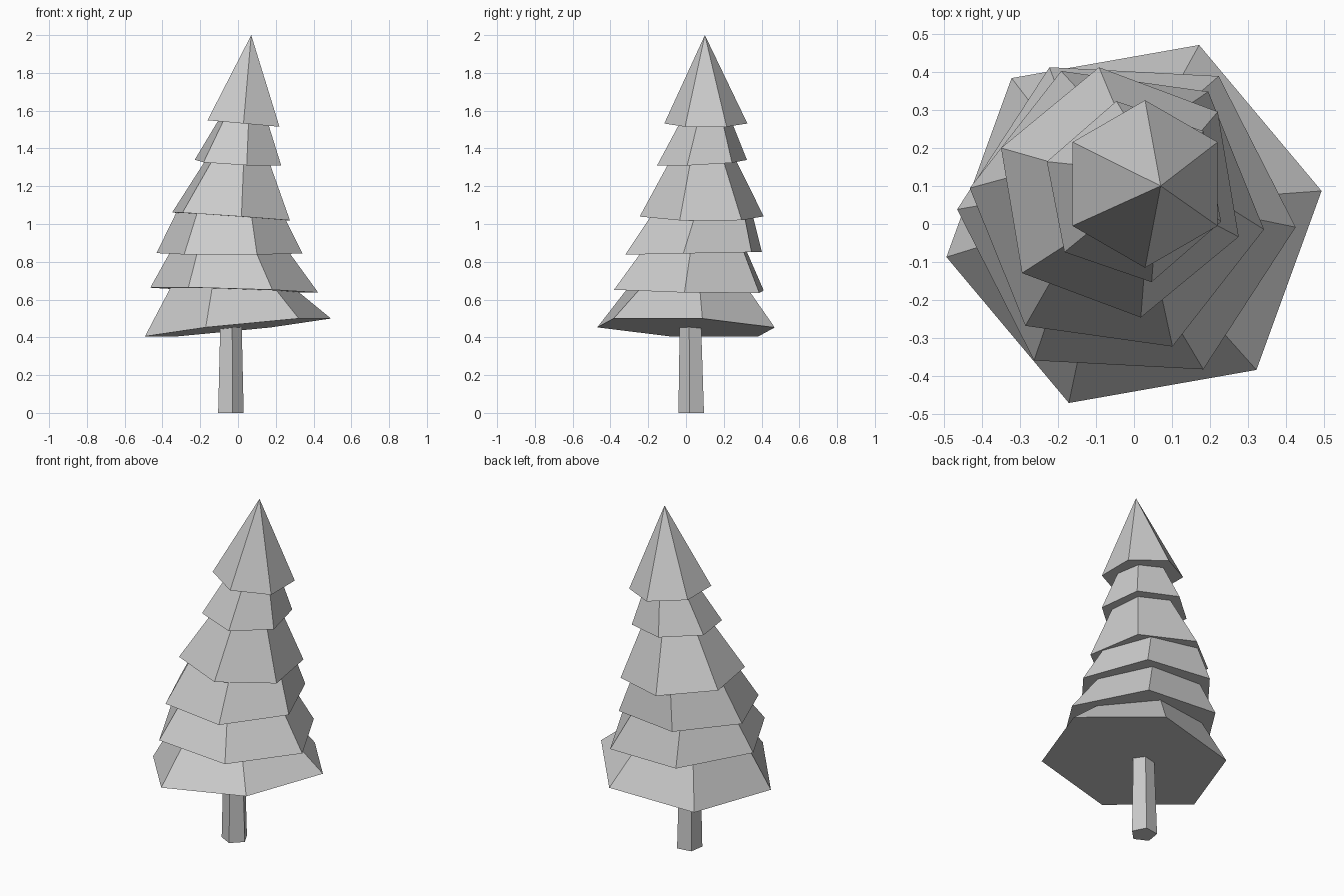
import bpy, bmesh, math

if "Cube" in bpy.data.objects:
    bpy.data.objects.remove(bpy.data.objects["Cube"])


def ring(bm, sides, centre, radius, angle, slope=(0, 0), lift=0):
    """Polygon ring of verts lying on a gently tilted plane."""
    verts = []
    for i in range(sides):
        a = math.radians(angle + 360 / sides * i)
        dx, dy = radius * math.cos(a), radius * math.sin(a)
        z = centre[2] + lift + slope[0] * dx + slope[1] * dy
        verts.append(bm.verts.new((centre[0] + dx, centre[1] + dy, z)))
    return verts


def finish(bm, name):
    bmesh.ops.recalc_face_normals(bm, faces=bm.faces)
    mesh = bpy.data.meshes.new(name)
    bm.to_mesh(mesh)
    bm.free()
    bpy.context.collection.objects.link(bpy.data.objects.new(name, mesh))


def bridge(bm, low, high):
    n = len(low)
    for i in range(n):
        j = (i + 1) % n
        bm.faces.new((low[i], low[j], high[j], high[i]))
    bm.faces.new(low[::-1])
    bm.faces.new(high)


# Trunk: tapered pentagonal post
bm = bmesh.new()
bridge(bm, ring(bm, 5, (-0.041, 0.031, 0), 0.072, -9),
       ring(bm, 5, (-0.04, 0.026, 0.48), 0.06, -9))
finish(bm, "trunk")

# Foliage tiers: rim centre, rim radius, rotation, rim tilt, top radius
tiers = [
    ((0, 0, 0.4525), 0.50, 10, (0.1025, -0.038), 0.34),
    ((-0.02, 0.015, 0.65), 0.445, -3, (-0.03, -0.02), 0.315),
    ((-0.045, 0.04, 0.845), 0.39, -8, (0, 0.02), 0.29),
    ((-0.037, 0.083, 1.04), 0.333, -20.5, (-0.07, -0.01), 0.18),
    ((0, 0.085, 1.325), 0.242, -19, (-0.05, 0.05), 0.14),
    ((0.029, 0.105, 1.532), 0.22, 30, (-0.09, 0), 0),
]
for n, (centre, radius, angle, slope, top_radius) in enumerate(tiers):
    bm = bmesh.new()
    rim = ring(bm, 6, centre, radius, angle, slope)
    if n + 1 < len(tiers):
        # Top ring tucks just inside the tier above
        above = tiers[n + 1]
        bridge(bm, rim, ring(bm, 6, above[0], top_radius, angle, above[3], 0.006))
    else:
        # Pointed crown
        apex = bm.verts.new((0.07, 0.10, 2.0))
        bm.faces.new(rim[::-1])
        for i in range(6):
            bm.faces.new((rim[i], rim[(i + 1) % 6], apex))
    finish(bm, f"foliage_tier_{n + 1}")
